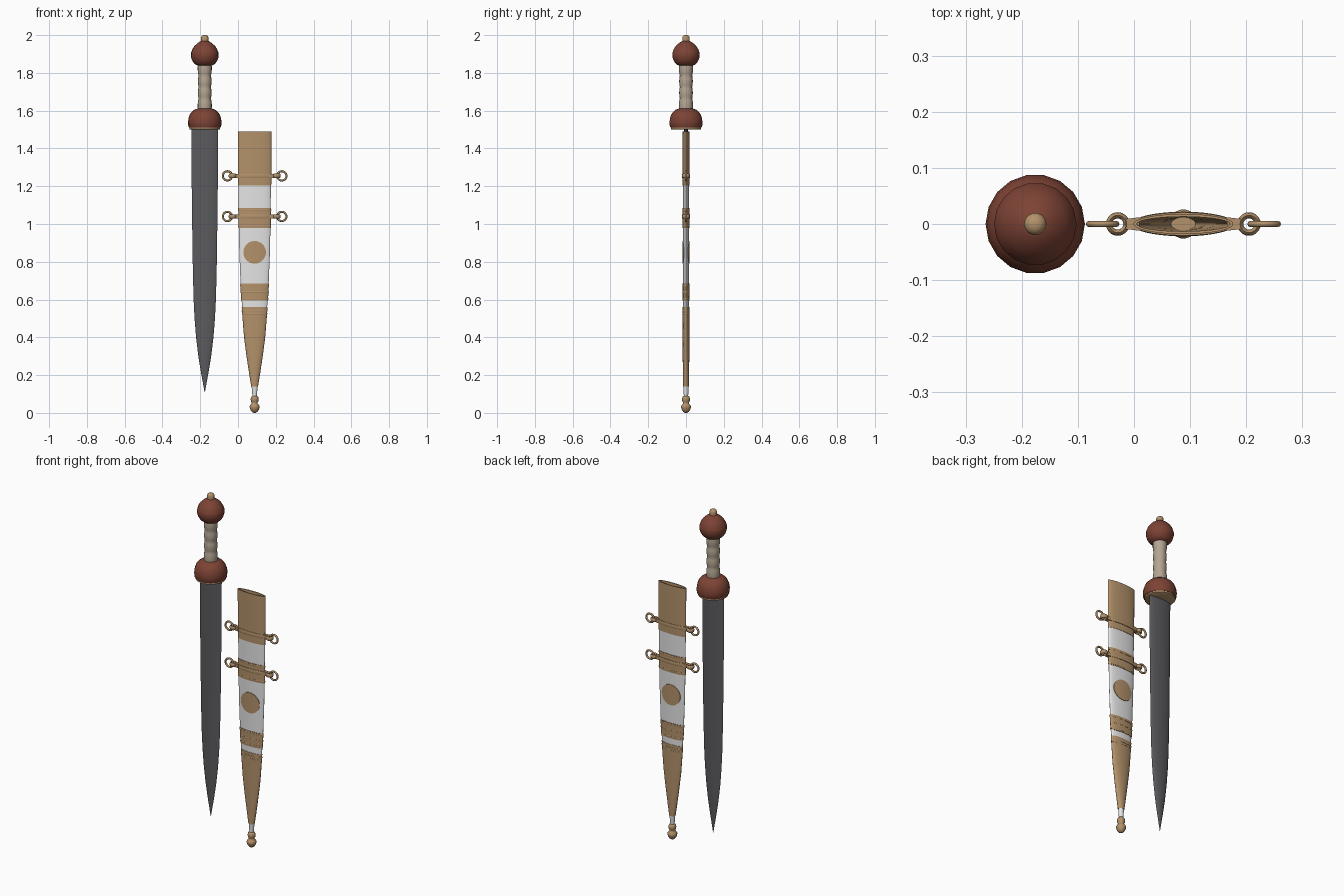
import bpy, bmesh, math

if "Cube" in bpy.data.objects:
    bpy.data.objects.remove(bpy.data.objects["Cube"])

def mat(name, r, g, b):
    m = bpy.data.materials.new(name)
    m.diffuse_color = (r, g, b, 1)
    m.use_nodes = True
    m.node_tree.nodes["Principled BSDF"].inputs["Base Color"].default_value = m.diffuse_color
    return m

BRONZE = mat("bronze", .45, .285, .145)
WHITE = mat("white_leather", .78, .78, .78)
BROWN = mat("red_brown_wood", .205, .056, .035)
BONE = mat("bone", .45, .375, .285)
STEEL = mat("dark_steel", .105, .105, .115)
SX, CX = -.176, .088          # sword and scabbard centre lines


def finish(name, bm, mats, angle=35):
    bmesh.ops.recalc_face_normals(bm, faces=bm.faces)
    me = bpy.data.meshes.new(name)
    bm.to_mesh(me)
    bm.free()
    for m in mats:
        me.materials.append(m)
    ob = bpy.data.objects.new(name, me)
    bpy.context.collection.objects.link(ob)
    bpy.ops.object.select_all(action='DESELECT')
    ob.select_set(True)
    bpy.context.view_layer.objects.active = ob
    bpy.ops.object.shade_smooth_by_angle(angle=math.radians(angle))
    return ob


def loft(name, rings, mats, cx, n=32, cap_start=True, cap_end=True, angle=35, power=1.0):
    """rings: (z, half width, half depth, material of the faces that follow)"""
    bm = bmesh.new()
    prev, idx = None, 0
    for k, (z, a, b, mi) in enumerate(rings):
        ring = []
        for i in range(n):
            t = 2 * math.pi * i / n
            s = math.sin(t)
            ring.append(bm.verts.new((cx + a * math.cos(t), b * math.copysign(abs(s) ** power, s), z)))
        if prev:
            for i in range(n):
                f = bm.faces.new((prev[i], prev[(i + 1) % n], ring[(i + 1) % n], ring[i]))
                f.material_index = idx
        if (k == 0 and cap_start) or (k == len(rings) - 1 and cap_end):
            bm.faces.new(ring).material_index = mi
        prev, idx = ring, mi
    return finish(name, bm, mats, angle)


def lathe(name, prof, m, cx, n=18, angle=35):
    return loft(name, [(z, r, r, 0) for z, r in prof], [m], cx, n, angle=angle)


def interp(table, z):
    for (z0, a0), (z1, a1) in zip(table, table[1:]):
        if z0 <= z <= z1:
            return a0 + (a1 - a0) * (z - z0) / (z1 - z0)
    return table[0][1] if z < table[0][0] else table[-1][1]


def torus(name, c, R, r, axis, flat=1.0, n=20, k=8):
    """axis 'z': lies flat, axis 'y': faces the front"""
    bm = bmesh.new()
    rows = []
    for i in range(n):
        t = 2 * math.pi * i / n
        row = []
        for j in range(k):
            p = 2 * math.pi * j / k
            d, h = R + r * math.cos(p), r * flat * math.sin(p)
            u, v = d * math.cos(t), d * math.sin(t)
            q = (u, v, h) if axis == 'z' else (u, h, v)
            row.append(bm.verts.new([c[w] + q[w] for w in range(3)]))
        rows.append(row)
    for i in range(n):
        for j in range(k):
            a, b = rows[i], rows[(i + 1) % n]
            bm.faces.new((a[j], b[j], b[(j + 1) % k], a[(j + 1) % k]))
    return finish(name, bm, [BRONZE], 60)


# ---- sword ----
blade = [(.11, .001), (.16, .010), (.22, .021), (.3, .034), (.4, .046), (.5, .054),
         (.6, .059), (.75, .063), (.95, .066), (1.2, .069), (1.505, .071)]
loft("blade", [(z, w, max(.001, min(.011, w * .3)), 0) for z, w in blade], [STEEL], SX, 16, power=1.3)
lathe("guard_plate", [(1.5, .078), (1.502, .081), (1.511, .081), (1.513, .078)], BRONZE, SX)
lathe("guard", [(1.51, .083), (1.516, .087), (1.54, .0885), (1.56, .086), (1.58, .079),
                (1.595, .068), (1.605, .055), (1.612, .036)], BROWN, SX, angle=50)
grip = []
for i in range(25):
    u = i / 24
    grip.append((1.605 + .24 * u, .0325 + .0035 * abs(math.sin(4 * math.pi * u)) + .004 * (2 * u - 1) ** 4))
lathe("grip", grip, BONE, SX, 16, angle=60)
lathe("pommel", [(1.838, .034), (1.842, .046), (1.852, .058), (1.868, .068), (1.885, .073),
                 (1.902, .0735), (1.908, .072), (1.925, .066), (1.942, .055), (1.956, .04),
                 (1.966, .026), (1.97, .015)], BROWN, SX, angle=50)
lathe("pommel_button", [(1.96, .019), (1.972, .020), (1.986, .020), (1.994, .017), (2.0, .009)],
      BRONZE, SX, 14, angle=60)

# ---- scabbard ----
width = [(.08, .013), (.14, .018), (.2, .028), (.3, .043), (.4, .056), (.5, .064), (.6, .071),
         (.7, .077), (.85, .083), (1.0, .086), (1.2, .088), (1.49, .089)]
depth = [(.08, .013), (.14, .016), (.3, .0175), (1.49, .018)]
# (bottom, top, colour): leather bands sit slightly below the bronze
bands = [(.085, .14, 1), (.14, .56, 0), (.56, .595, 1), (.595, .685, 0), (.685, .98, 1),
         (.98, 1.085, 0), (1.085, 1.205, 1), (1.205, 1.49, 0)]
rings = []
for lo, hi, m in bands:
    zs = [lo] + [z for z, _ in width if lo < z < hi] + [hi]
    for i, z in enumerate(zs):
        o = -.002 if m else 0
        rings.append((z, interp(width, z) + o, interp(depth, z) + o, 0 if i == len(zs) - 1 else m))
# rim and hollow inside
for z in (1.49, 1.2, .85, .6, .4, .2):
    rings.append((z, interp(width, z) - .006, interp(depth, z) - .005, 0))
loft("scabbard", rings, [BRONZE, WHITE], CX, 40)


def collar(name, z, h, out):
    """raised strip wrapped around the scabbard"""
    zs = [(z - h / 2, -.003), (z - h / 2, out * .6), (z - h / 4, out), (z + h / 4, out),
          (z + h / 2, out * .6), (z + h / 2, -.003)]
    loft(name, [(a, interp(width, a) + o, interp(depth, a) + o, 0) for a, o in zs],
         [BRONZE], CX, 40, False, False)


for i, (z, h) in enumerate([(.54, .008), (.525, .006), (.605, .008), (.64, .008), (.675, .008),
                            (.99, .008), (1.075, .008)]):
    collar(f"scabbard_ridge_{i}", z, h, .0015)

# round plates on both faces
for side, label in ((-1, "front"), (1, "back")):
    bm = bmesh.new()
    bmesh.ops.create_grid(bm, x_segments=16, y_segments=1, size=1)
    bm.clear()
    n, prev = 32, None
    for r in (.002, .02, .04, .06, .06):
        edge = .0 if prev and r == .06 and len(bm.verts) >= 4 * n else .003
        ring = []
        for i in range(n):
            t = 2 * math.pi * i / n
            x, z = r * math.cos(t), .85 + r * math.sin(t)
            y = interp(depth, z) * math.sqrt(1 - (x / interp(width, z)) ** 2) - .002 + edge
            ring.append(bm.verts.new((CX + x, side * y, z)))
        if prev:
            for i in range(n):
                bm.faces.new((prev[i], prev[(i + 1) % n], ring[(i + 1) % n], ring[i]))
        else:
            bm.faces.new(ring)
        prev = ring
    finish(f"{label}_round_plate", bm, [BRONZE])

# ---- suspension bands with eyes and loose rings ----
for z, label in ((1.255, "upper"), (1.04, "lower")):
    collar(f"{label}_band", z, .022, .004)
    for s, side in ((-1, "left"), (1, "right")):
        torus(f"{label}_{side}_eye", (CX + s * .117, 0, z), .0155, .0055, 'z', 2.1)
        torus(f"{label}_{side}_ring", (CX + s * .144, 0, z), .0245, .0055, 'y')
        # tapered lug joining the band to the eye
        bm = bmesh.new()
        bmesh.ops.create_cube(bm, size=1)
        for v in bm.verts:
            outer = v.co.x * s > 0
            v.co = (CX + s * (.103 if outer else .078), v.co.y * (.018 if outer else .024), z + v.co.z * .022)
        finish(f"{label}_{side}_lug", bm, [BRONZE])

# ---- finial at the scabbard tip ----
lathe("scabbard_finial", [(0, .006), (.006, .015), (.016, .022), (.028, .026), (.036, .026),
                          (.044, .021), (.05, .016), (.056, .016), (.062, .020), (.074, .021),
                          (.084, .019), (.09, .013)], BRONZE, CX, 18, angle=50)
